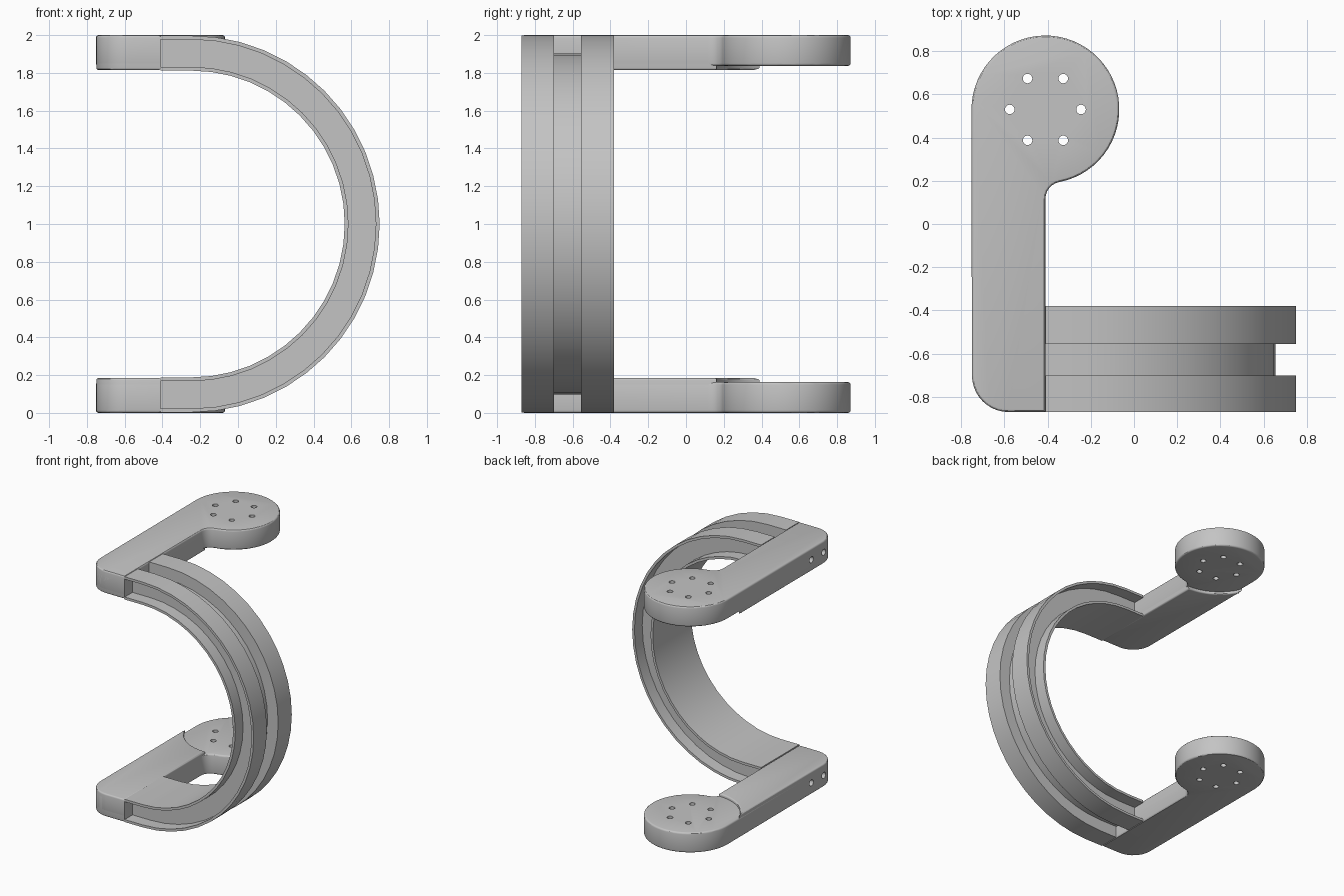
import bpy, bmesh, math
from mathutils import Matrix, Vector

cube = bpy.data.objects.get("Cube")
if cube:
    bpy.data.objects.remove(cube, do_unlink=True)

grey = bpy.data.materials.new("plain grey")
grey.use_nodes = True
COLOR = (0.55, 0.55, 0.55, 1)
grey.diffuse_color = COLOR
grey.node_tree.nodes["Principled BSDF"].inputs["Base Color"].default_value = COLOR

# Shared dimensions
LEFT, RIGHT, FRONT, BACK = -0.75, -0.41, -0.87, -0.38
THICK = 0.185
PAD = Vector((-0.41, 0.53))
PAD_R = 0.342
CORNER = 0.17


def make_object(name, bm):
    bmesh.ops.recalc_face_normals(bm, faces=bm.faces)
    mesh = bpy.data.meshes.new(name)
    bm.to_mesh(mesh)
    bm.free()
    mesh.materials.append(grey)
    obj = bpy.data.objects.new(name, mesh)
    bpy.context.collection.objects.link(obj)
    return obj


def activate(obj):
    bpy.ops.object.select_all(action='DESELECT')
    obj.select_set(True)
    bpy.context.view_layer.objects.active = obj


def smooth(obj):
    activate(obj)
    bpy.ops.object.shade_smooth_by_angle(angle=math.radians(30))


def arc(center, radius, start, end, steps):
    angles = [math.radians(start + (end - start) * i / steps) for i in range(steps + 1)]
    return [(center[0] + radius * math.cos(a), center[1] + radius * math.sin(a)) for a in angles]


def rounded_plate(name, outline, z0, z1, bevel):
    """Extrude an outline and round its top and bottom rims."""
    bm = bmesh.new()
    base = bm.faces.new([bm.verts.new((x, y, z0)) for x, y in outline])
    up = bmesh.ops.extrude_face_region(bm, geom=[base], use_keep_orig=True)
    bmesh.ops.translate(bm, vec=(0, 0, z1 - z0),
                        verts=[v for v in up["geom"] if isinstance(v, bmesh.types.BMVert)])
    bmesh.ops.recalc_face_normals(bm, faces=bm.faces)
    rims = [e for e in bm.edges if abs(e.verts[0].co.z - e.verts[1].co.z) < 1e-5]
    bmesh.ops.bevel(bm, geom=rims, offset=bevel, segments=3, profile=0.5, affect='EDGES')
    return make_object(name, bm)


# Bolt hole cutters: a ring through the pad and two in the arm's side
bm = bmesh.new()
for i in range(6):
    a = math.radians(60 * i)
    spot = (PAD.x + 0.165 * math.cos(a), PAD.y + 0.165 * math.sin(a), 1.9)
    bmesh.ops.create_cone(bm, cap_ends=True, segments=20, radius1=0.022, radius2=0.022,
                          depth=0.5, matrix=Matrix.Translation(spot))
for y in (-0.70, -0.54):
    turn = Matrix.Translation((-0.63, y, 1.907)) @ Matrix.Rotation(math.pi / 2, 4, 'Y')
    bmesh.ops.create_cone(bm, cap_ends=True, segments=20, radius1=0.025, radius2=0.025,
                          depth=0.36, matrix=turn)
cutter = make_object("hole_cutter", bm)
cutter.hide_render = True

# Arm outline: straight bar, rounded front corner, round pad and an inside fillet
corner = arc((LEFT + CORNER, FRONT + CORNER), CORNER, 180, 270, 10)
fillet = 0.08
reach = PAD_R + fillet
drop = math.sqrt(reach ** 2 - fillet ** 2)
fillet_center = (RIGHT + fillet, PAD.y - drop)
meet = math.degrees(math.atan2(drop, -fillet))
plate_outline = (corner + [(RIGHT, FRONT)]
                 + arc(fillet_center, fillet, 180, meet, 6)
                 + arc(PAD, PAD_R, meet - 180, 180, 44)[1:])

# Thicker bar outline, ending in a hollow curve around the pad
clear = 0.368
hollow_end = 180 + math.degrees(math.acos((PAD.x - LEFT) / clear))
bar_outline = corner + [(RIGHT, FRONT)] + arc(PAD, clear, 270, hollow_end, 14)

upper_parts = [
    rounded_plate("upper_arm_plate", plate_outline, 2 - 0.163, 2, 0.014),
    rounded_plate("upper_arm_bar", bar_outline, 2 - THICK, 1.96, 0.012),
]
for part in upper_parts:
    cut = part.modifiers.new("holes", 'BOOLEAN')
    cut.operation = 'DIFFERENCE'
    cut.object = cutter
    activate(part)
    bpy.ops.object.modifier_apply(modifier=cut.name)
    smooth(part)
    # Matching lower part, mirrored about mid height
    lower = part.copy()
    lower.data = part.data.copy()
    lower.name = part.name.replace("upper", "lower")
    lower.data.transform(Matrix.Translation((0, 0, 2)) @ Matrix.Scale(-1, 4, (0, 0, 1)))
    lower.data.flip_normals()
    bpy.context.collection.objects.link(lower)
bpy.data.objects.remove(cutter, do_unlink=True)

# Half-ring: channelled section swept along a half circle with straight ends
OUTER, INNER = 0.997, 0.812
LIP, CHANNEL = 0.02, 0.10
GROOVE = OUTER - 0.095
GROOVE_FRONT, GROOVE_BACK = -0.70, -0.555
section = [
    (OUTER, FRONT), (OUTER, GROOVE_FRONT), (GROOVE, GROOVE_FRONT),
    (GROOVE, GROOVE_BACK), (OUTER, GROOVE_BACK), (OUTER, BACK),
    (OUTER - LIP, BACK), (OUTER - LIP, BACK - CHANNEL),
    (INNER + LIP, BACK - CHANNEL), (INNER + LIP, BACK), (INNER, BACK),
    (INNER, FRONT), (INNER + LIP, FRONT), (INNER + LIP, FRONT + CHANNEL),
    (OUTER - LIP, FRONT + CHANNEL), (OUTER - LIP, FRONT),
]
ring_x = 0.75 - OUTER
STEPS = 24
stations = [(ring_x, math.pi / 2 - math.pi * i / STEPS) for i in range(STEPS + 1)]
stations = [(RIGHT, math.pi / 2)] + stations + [(RIGHT, -math.pi / 2)]
bm = bmesh.new()
loops = [[bm.verts.new((cx + r * math.cos(a), y, 1 + r * math.sin(a))) for r, y in section]
         for cx, a in stations]
for one, two in zip(loops, loops[1:]):
    for i in range(len(section)):
        j = (i + 1) % len(section)
        bm.faces.new((one[i], one[j], two[j], two[i]))
bm.faces.new(loops[0])
bm.faces.new(loops[-1])
smooth(make_object("half_ring", bm))
